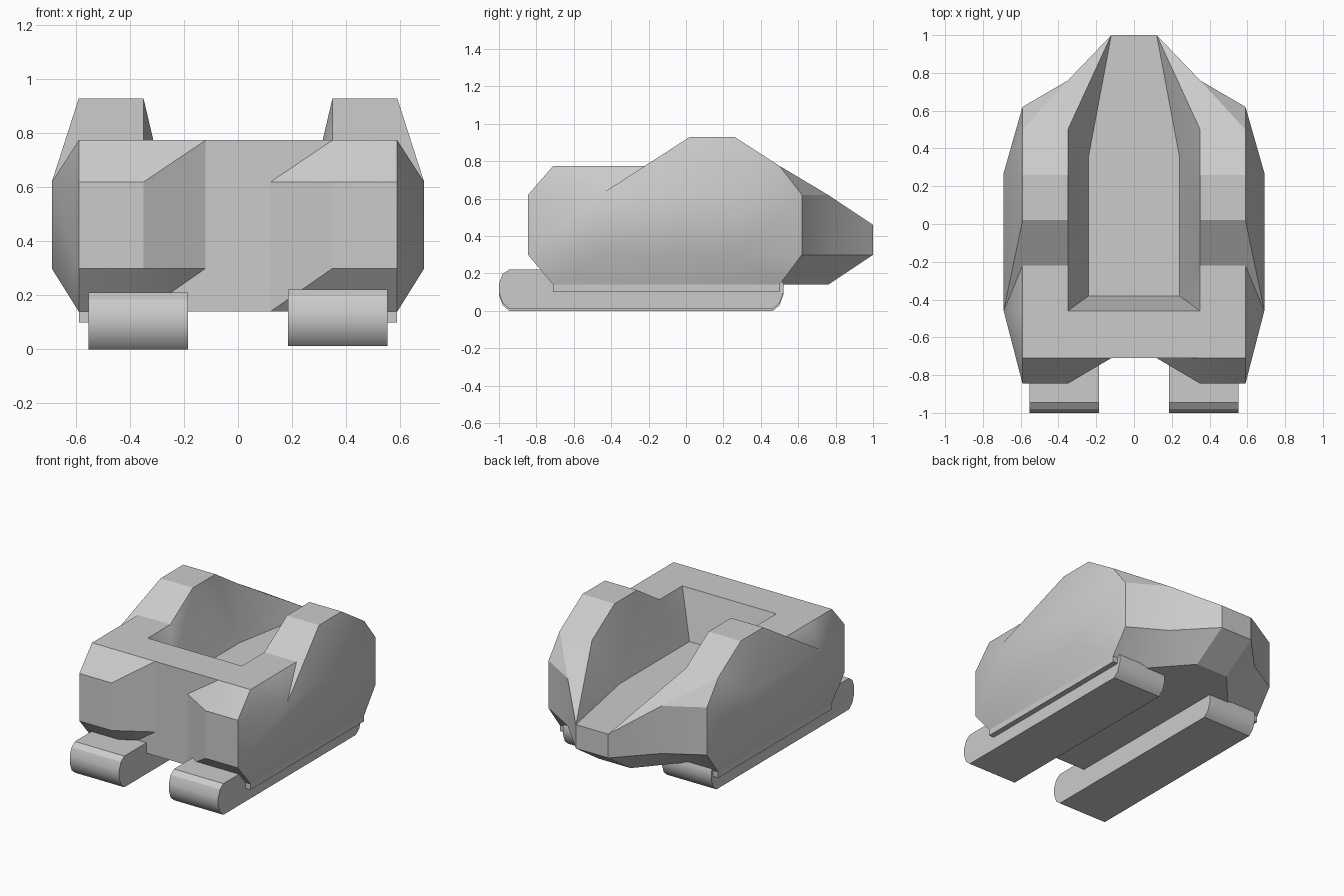
import bpy, bmesh, math

cube = bpy.data.objects.get("Cube")
if cube:
    bpy.data.objects.remove(cube)

grey = bpy.data.materials.new("plain_grey")
grey.use_nodes = True
tone = (0.6, 0.6, 0.6, 1)
grey.diffuse_color = tone
grey.node_tree.nodes["Principled BSDF"].inputs["Base Color"].default_value = tone


def finish(bm, name):
    bmesh.ops.remove_doubles(bm, verts=bm.verts, dist=0.0005)
    bmesh.ops.recalc_face_normals(bm, faces=bm.faces)
    mesh = bpy.data.meshes.new(name)
    bm.to_mesh(mesh)
    bm.free()
    mesh.materials.append(grey)
    ob = bpy.data.objects.new(name, mesh)
    bpy.context.collection.objects.link(ob)
    bpy.ops.object.select_all(action="DESELECT")
    ob.select_set(True)
    bpy.context.view_layer.objects.active = ob
    bpy.ops.object.shade_smooth_by_angle(angle=math.radians(30))
    return ob


def face(bm, *pts):
    bm.faces.new([bm.verts.new(p) for p in pts])


def strip(bm, a, b):
    for i in range(len(a) - 1):
        face(bm, a[i], a[i + 1], b[i + 1], b[i])


def mir(p):
    return (-p[0], p[1], p[2])


# Hull guide lines: widths, heights and lengthwise stations
XC, XF, XI, XO, XW = 0.12, 0.24, 0.35, 0.59, 0.69
ZB, ZL, ZF, ZM, ZD, ZT = 0.14, 0.30, 0.46, 0.62, 0.775, 0.93
BOW, FRONT, WELL, REAR, TAIL, TIP = -0.845, -0.71, -0.46, 0.5, 0.76, 1.0
SIDE_F, SIDE_R, CORNER = -0.46, 0.27, 0.62

crest = [(FRONT, ZD), (WELL, ZD), (-0.22, ZD), (0.02, ZT), (0.26, ZT), (REAR, ZD)]
waist = [(XC, FRONT), (XI, BOW), (XO, BOW), (XW, SIDE_F),
         (XW, SIDE_R), (XO, CORNER), (XI, TAIL), (XC, TIP)]

hull = bmesh.new()
for s in (1, -1):
    def add(*pts):
        face(hull, *[(s * x, y, z) for x, y, z in pts])

    def P(x, y, z):
        return (s * x, y, z)

    # raised deck on each flank
    outer = [(XO, y, z) for y, z in crest]
    inner = [(XI, y, z) for y, z in crest]
    strip(hull, [P(*p) for p in outer], [P(*p) for p in inner])

    # vertical waist band
    low = [P(x, y, ZL) for x, y in waist]
    high = [P(x, y, ZF if y == TIP else ZM) for x, y in waist]
    strip(hull, low, high)

    # upper side bevel
    wf, wr = (XW, SIDE_F, ZM), (XW, SIDE_R, ZM)
    fan = [(XO, BOW, ZM)] + outer[:4]
    for a, b in zip(fan, fan[1:]):
        add(a, b, wf)
    add(outer[3], outer[4], wr, wf)
    add(outer[4], outer[5], wr)
    add(outer[5], (XO, CORNER, ZM), wr)

    # lower side bevel
    lf, lr = (XW, SIDE_F, ZL), (XW, SIDE_R, ZL)
    bf, br = (XO, FRONT, ZB), (XO, REAR, ZB)
    add((XO, BOW, ZL), lf, bf)
    add(lf, lr, br, bf)
    add(lr, (XO, CORNER, ZL), br)

    # front bevels; the inner corners fold differently on opposite sides
    for zm, zd, tucked in ((ZM, ZD, s > 0), (ZL, ZB, s < 0)):
        add((XI, BOW, zm), (XO, BOW, zm), (XO, FRONT, zd), (XI, FRONT, zd))
        mid, edge = (XC, FRONT, zm), (XC, FRONT, zd)
        tip, top = (XI, BOW, zm), (XI, FRONT, zd)
        if tucked:
            add(mid, tip, top)
            add(mid, top, edge)
        else:
            add(mid, tip, edge)
            add(edge, tip, top)

    # rear bevels
    add(outer[5], (XI, TAIL, ZM), (XO, CORNER, ZM))
    add(outer[5], inner[5], (XI, TAIL, ZM))
    add(inner[5], (XC, TIP, ZF), (XI, TAIL, ZM))
    add((XO, CORNER, ZL), (XI, TAIL, ZL), (XI, REAR, ZB), br)
    add((XI, TAIL, ZL), (XC, TIP, ZL), (XC, TAIL, ZB), (XI, REAR, ZB))

    # sloping well walls
    fa, fb = (XF, -0.38, ZF), (XF, 0.36, ZF)
    add(inner[1], inner[2], fa)
    add(inner[2], inner[3], fa)
    add(inner[3], inner[4], fb, fa)
    add(inner[4], inner[5], fb)
    add(inner[5], (XC, TIP, ZF), fb)


def across(*half):
    """Face spanning the centre line."""
    face(hull, *half, *[mir(p) for p in reversed(half)])


# front panel, front deck, well front, well floor, nose and belly
for lo, hi in ((ZB, ZL), (ZL, ZM), (ZM, ZD)):
    across((XC, FRONT, lo), (XC, FRONT, hi))
across((XC, FRONT, ZD), (XI, FRONT, ZD), (XI, WELL, ZD))
across((XI, WELL, ZD), fa)
across(fa, fb, (XC, TIP, ZF))
across((XC, TIP, ZF), (XC, TIP, ZL))
across((XC, TIP, ZL), (XC, TAIL, ZB))
across((XC, FRONT, ZB), (XI, FRONT, ZB), bf, br, (XI, REAR, ZB), (XC, TAIL, ZB))
finish(hull, "hull")


def extruded(name, profile, x0, x1):
    bm = bmesh.new()
    a = [(x0, y, z) for y, z in profile]
    b = [(x1, y, z) for y, z in profile]
    face(bm, *a)
    face(bm, *b)
    strip(bm, a + a[:1], b + b[:1])
    return finish(bm, name)


# Mounting plates and rounded skids under the hull
plate = [(FRONT, 0.1), (REAR, 0.1), (REAR, 0.145), (FRONT, 0.145)]
end = [(-0.945, 0.215), (-0.98, 0.19), (-1, 0.14), (-1, 0.09), (-0.98, 0.035), (-0.945, 0.005)]
skid = end + [(-0.48 - y, z) for y, z in reversed(end)]
for side, s, lift in (("left", 1, 0.007), ("right", -1, -0.005)):
    extruded(side + "_plate", plate, s * 0.19, s * XO)
    extruded(side + "_skid", [(y, z + lift) for y, z in skid], s * 0.185, s * 0.553)
